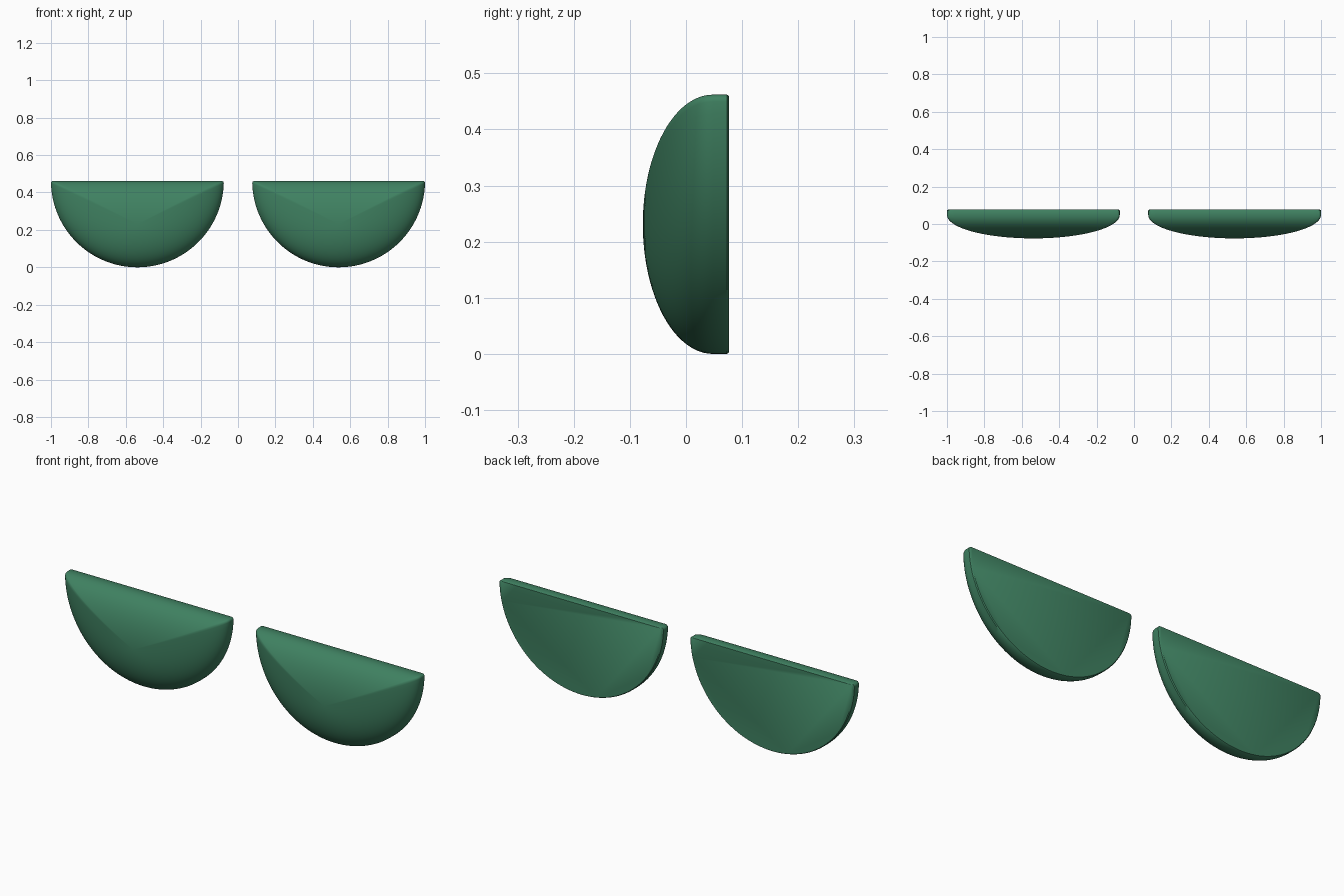
import bpy, bmesh, math

if "Cube" in bpy.data.objects:
    bpy.data.objects.remove(bpy.data.objects["Cube"])

R = 0.462            # half-disc radius
OFFSET = 0.538       # centre of each half-disc on x
BACK, RIM, FRONT = 0.077, 0.048, -0.077
CORNER = 0.012       # small rounding of the two top corners

green = bpy.data.materials.new("green")
green.diffuse_color = (0.05, 0.22, 0.12, 1)
green.use_nodes = True
green.node_tree.nodes["Principled BSDF"].inputs["Base Color"].default_value = green.diffuse_color


def half_disc_outline():
    """Half-disc with its straight side up and softened corners."""
    d = math.sqrt((R - CORNER) ** 2 - CORNER ** 2)
    tilt = math.atan2(CORNER, d)
    pts = []
    # rounded right corner, from the straight side down to the arc
    for i in range(6):
        a = math.pi / 2 - (math.pi / 2 + tilt) * i / 5
        pts.append((d + CORNER * math.cos(a), R - CORNER + CORNER * math.sin(a)))
    # lower arc
    n = 64
    for i in range(1, n):
        a = -tilt - (math.pi - 2 * tilt) * i / n
        pts.append((R * math.cos(a), R + R * math.sin(a)))
    # rounded left corner
    pts += [(-x, z) for x, z in reversed(pts[:6])]
    # straight side
    m = 32
    pts += [(-d + 2 * d * i / m, R) for i in range(1, m)]
    return pts


def domed_half_disc(name, x0):
    outline = half_disc_outline()
    bm = bmesh.new()
    # flat back, short rim, then an elliptical dome
    rings = [(0.988, BACK), (1.0, BACK - 0.004)]
    steps = 24
    for i in range(steps):
        t = math.pi / 2 * i / steps
        rings.append((math.cos(t), RIM - (RIM - FRONT) * math.sin(t)))
    mid = R / 2
    loops = [[bm.verts.new((x * s, y, mid + (z - mid) * s)) for x, z in outline]
             for s, y in rings]
    n = len(outline)
    bm.faces.new(loops[0])
    for a, b in zip(loops, loops[1:]):
        for i in range(n):
            j = (i + 1) % n
            bm.faces.new((a[i], a[j], b[j], b[i]))
    tip = bm.verts.new((0, FRONT, mid))
    for i in range(n):
        bm.faces.new((loops[-1][i], loops[-1][(i + 1) % n], tip))
    bmesh.ops.recalc_face_normals(bm, faces=bm.faces)
    mesh = bpy.data.meshes.new(name)
    bm.to_mesh(mesh)
    bm.free()
    mesh.materials.append(green)
    ob = bpy.data.objects.new(name, mesh)
    ob.location.x = x0
    bpy.context.collection.objects.link(ob)
    bpy.ops.object.select_all(action='DESELECT')
    ob.select_set(True)
    bpy.context.view_layer.objects.active = ob
    bpy.ops.object.shade_smooth_by_angle(angle=math.radians(40))


# matching pair
domed_half_disc("left_half_disc", -OFFSET)
domed_half_disc("right_half_disc", OFFSET)
